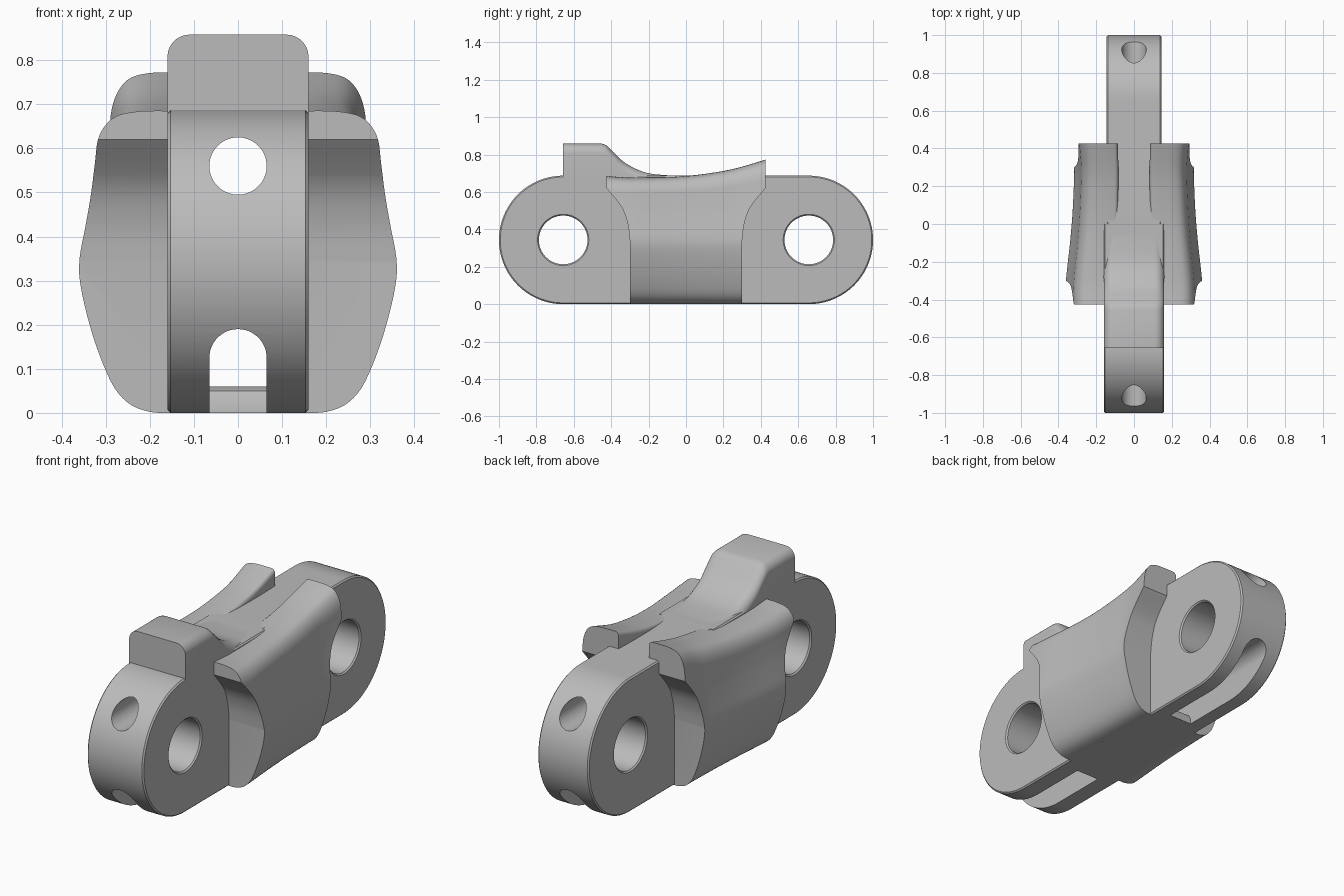
import bpy, bmesh, math
from mathutils import Vector

if "Cube" in bpy.data.objects:
    bpy.data.objects.remove(bpy.data.objects["Cube"])

steel = bpy.data.materials.new("plain_grey")
steel.use_nodes = True
GREY = (0.5, 0.5, 0.5, 1)
steel.diffuse_color = GREY
steel.node_tree.nodes["Principled BSDF"].inputs["Base Color"].default_value = GREY

R = 0.3435           # end radius, half the plate height
PIN_Y = 1 - R        # pin centre distance
TUNNEL = 0.065       # half width of the lengthwise bores


def spline(pts, n):
    """Catmull-Rom samples through tuples of any length."""
    p = [Vector(q) for q in pts]
    p = [p[0]] + p + [p[-1]]
    out = []
    for a, b, c, d in zip(p, p[1:], p[2:], p[3:]):
        for i in range(n):
            t = i / n
            out.append(0.5 * (2 * b + (c - a) * t + (2 * a - 5 * b + 4 * c - d) * t ** 2
                              + (3 * b - a - 3 * c + d) * t ** 3))
    return out + [p[-1]]


def arc(cx, cy, r, start, end, n):
    angles = [math.radians(start + (end - start) * i / n) for i in range(n + 1)]
    return [(cx + r * math.cos(a), cy + r * math.sin(a)) for a in angles]


def loft(name, rings):
    """Closed solid through rings of 3D points."""
    bm = bmesh.new()
    rows = [[bm.verts.new(p) for p in ring] for ring in rings]
    for a, b in zip(rows, rows[1:]):
        for i in range(len(a)):
            j = (i + 1) % len(a)
            bm.faces.new((a[i], a[j], b[j], b[i]))
    bm.faces.new(rows[0])
    bm.faces.new(rows[-1][::-1])
    bmesh.ops.recalc_face_normals(bm, faces=bm.faces)
    mesh = bpy.data.meshes.new(name)
    bm.to_mesh(mesh)
    bm.free()
    mesh.materials.append(steel)
    ob = bpy.data.objects.new(name, mesh)
    bpy.context.collection.objects.link(ob)
    return ob


def along_x(x, pts):
    return [(x, y, z) for y, z in pts]


def along_y(y, pts):
    return [(x, y, z) for x, z in pts]


def boolean(ob, cutters, operation):
    for c in cutters:
        c.hide_render = True
        m = ob.modifiers.new("cut", "BOOLEAN")
        m.object, m.operation, m.solver = c, operation, "EXACT"
    bpy.context.view_layer.update()
    done = ob.evaluated_get(bpy.context.evaluated_depsgraph_get())
    mesh = bpy.data.meshes.new_from_object(done)
    ob.modifiers.clear()
    ob.data = mesh


# Cutters for the lengthwise bores: a round one above, an open arched slot below
upper_bore = loft("upper_bore_cutter", [
    along_y(y, arc(0, 0.56, TUNNEL, 0, 354, 59)) for y in (-1.2, 1.2)])


def arch(y, bottom):
    return along_y(y, arc(0, 0.125, TUNNEL, 0, 180, 24) + [(-TUNNEL, bottom), (TUNNEL, bottom)])


floor = [(1.2, -0.1), (0.36, -0.1), (0.355, 0.03), (0.345, 0.05), (0.32, 0.06)]
lower_slot = loft("lower_slot_cutter",
                  [arch(-y, b) for y, b in floor] + [arch(y, b) for y, b in floor[::-1]])


# Centre plate: two half links with chamfered rims and pin holes
def half_link(name, side, w):
    def outline(r):
        ring = [(0, R - r)] + arc(PIN_Y, R, r, -90, 90, 64) + [(0, R + r)]
        return [(side * y, z) for y, z in ring]

    c = 0.007
    link = loft(name, [along_x(x, outline(r)) for x, r in
                       ((-w, R - c), (c - w, R), (w - c, R), (w, R - c))])
    bore = 0.13
    profile = ((-w - c, bore + 2 * c), (c - w, bore), (w - c, bore), (w + c, bore + 2 * c))
    pin = loft(name + "_pin_cutter", [
        along_x(x, arc(side * PIN_Y, R, r, 0, 355, 71)) for x, r in profile])
    boolean(link, [pin, upper_bore, lower_slot], "DIFFERENCE")
    bpy.data.objects.remove(pin)
    return link


parts = [half_link("front_link", -1, 0.16), half_link("back_link", 1, 0.145)]


# Raised stop on top of the front, running down a concave ramp
def stop_section(y, w, h):
    r = 0.05
    return along_y(y, [(w, 0.635)] + arc(w - r, h - r, r, 0, 90, 8)
                   + arc(r - w, h - r, r, 90, 180, 8) + [(-w, 0.635)])


ramp = spline([(-0.45, 0.16, 0.858), (-0.425, 0.16, 0.848), (-0.39, 0.16, 0.815),
               (-0.325, 0.16, 0.755), (-0.22, 0.16, 0.705), (-0.1, 0.157, 0.689),
               (0.03, 0.145, 0.686)], 6)
parts.append(loft("top_stop", [stop_section(-PIN_Y, 0.16, 0.858)]
                  + [stop_section(*s) for s in ramp]))

# Side wings: bulged section, narrowing and rising toward the back
bulge = spline([(0.16, 0), (0.2, 0.002), (0.245, 0.018), (0.282, 0.055), (0.313, 0.12),
                (0.34, 0.2), (0.361, 0.29), (0.363, 0.35), (0.348, 0.43), (0.335, 0.5),
                (0.325, 0.57), (0.318, 0.62), (0.3, 0.655), (0.27, 0.677),
                (0.22, 0.686), (0.16, 0.687)], 4)
section = [(0.095, 0)] + [tuple(p) for p in bulge] + arc(0.115, 0.667, 0.02, 90, 180, 5)
stations = spline([(-0.45, 1.0, 0.688), (-0.42, 1.0, 0.685), (-0.3, 0.99, 0.677),
                   (-0.1, 0.93, 0.679), (0.05, 0.895, 0.69), (0.2, 0.875, 0.712),
                   (0.3, 0.87, 0.735), (0.42, 0.9, 0.771), (0.45, 0.905, 0.78)], 5)

# Trim solid gives the wings their flared ends
flare = [tuple(p) for p in spline([(0.3, 0.34), (0.312, 0.43), (0.345, 0.52), (0.425, 0.62)], 6)]
end = [(0.3, -0.1)] + flare + [(0.425, 1)]
trim = loft("wing_trim_cutter", [
    along_x(x, end + [(-y, z) for y, z in end[::-1]]) for x in (-0.6, 0.6)])


def wing_ring(side, y, scale, top):
    rise = top - 0.687
    return [(side * x * scale, y, z + rise * min(1, max(0, (z - 0.35) / 0.337)))
            for x, z in section]


for name, side in (("left_wing", 1), ("right_wing", -1)):
    wing = loft(name, [wing_ring(side, *s) for s in stations])
    boolean(wing, [trim], "INTERSECT")
    parts.append(wing)

for cutter in (upper_bore, lower_slot, trim):
    bpy.data.objects.remove(cutter)

# Smooth shading with crisp edges
bpy.ops.object.select_all(action="DESELECT")
for ob in parts:
    ob.select_set(True)
bpy.context.view_layer.objects.active = parts[0]
bpy.ops.object.shade_smooth_by_angle(angle=math.radians(32))
